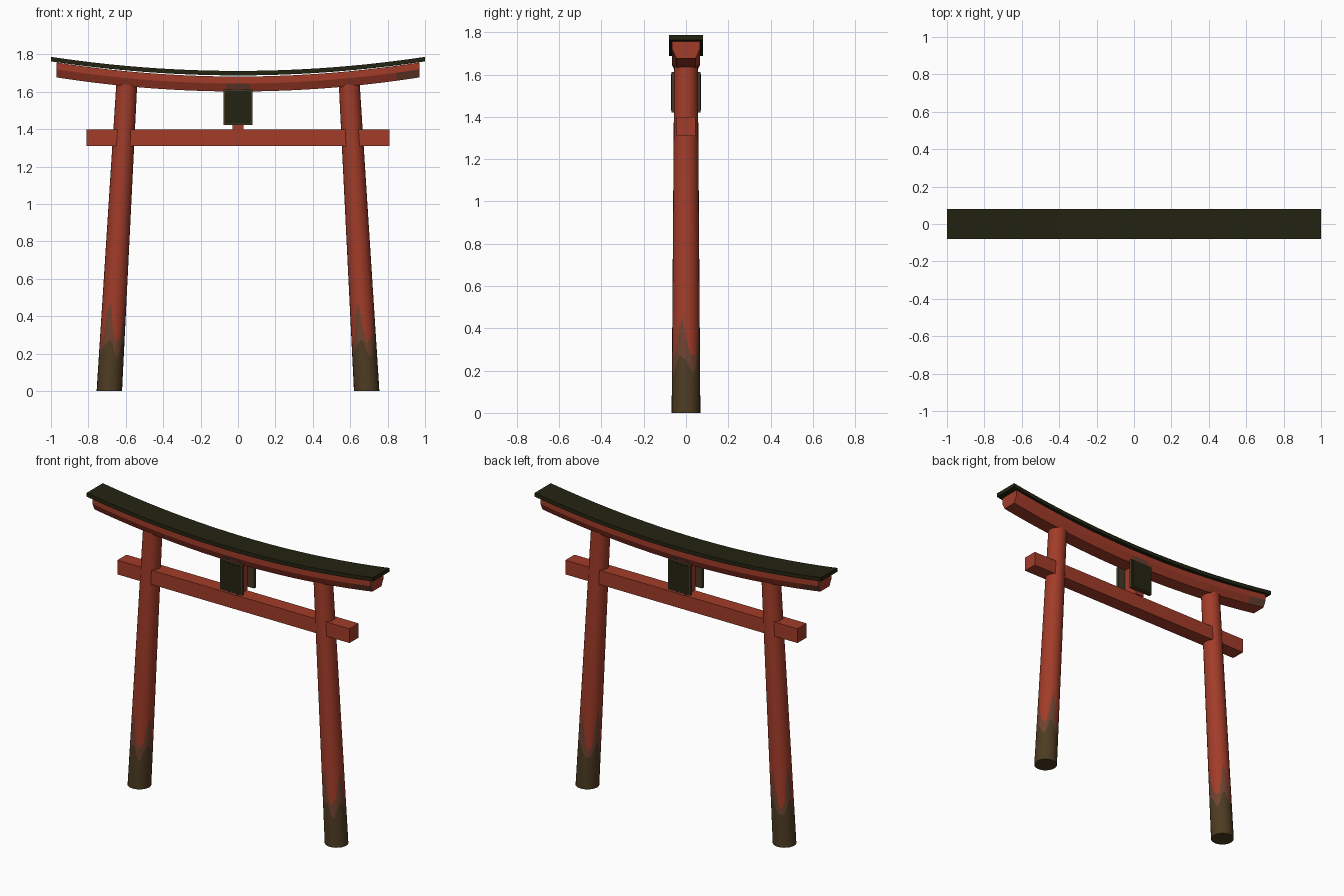
import bpy, bmesh, math

cube = bpy.data.objects.get("Cube")
if cube:
    bpy.data.objects.remove(cube, do_unlink=True)


def material(name, r, g, b):
    m = bpy.data.materials.new(name)
    m.use_nodes = True
    m.diffuse_color = (r, g, b, 1)
    m.node_tree.nodes["Principled BSDF"].inputs["Base Color"].default_value = (r, g, b, 1)
    return m


RED = material("red paint", 0.36, 0.045, 0.022)
WORN = material("worn paint", 0.16, 0.055, 0.03)
BROWN = material("weathered brown", 0.075, 0.045, 0.016)
DARK = material("dark roof", 0.017, 0.017, 0.006)
FRAME = material("frame brown", 0.06, 0.04, 0.02)


def make_object(name, bm, mats, smooth=None):
    bmesh.ops.recalc_face_normals(bm, faces=bm.faces)
    mesh = bpy.data.meshes.new(name)
    bm.to_mesh(mesh)
    bm.free()
    for m in mats:
        mesh.materials.append(m)
    ob = bpy.data.objects.new(name, mesh)
    bpy.context.collection.objects.link(ob)
    if smooth:
        bpy.ops.object.select_all(action='DESELECT')
        ob.select_set(True)
        bpy.context.view_layer.objects.active = ob
        bpy.ops.object.shade_smooth_by_angle(angle=math.radians(smooth))
    return ob


def box(name, x, y, z, mat):
    """Box from (low, high) ranges on each axis."""
    bm = bmesh.new()
    bmesh.ops.create_cube(bm, size=1)
    for v in bm.verts:
        for i, (lo, hi) in enumerate((x, y, z)):
            v.co[i] = lo + (v.co[i] + 0.5) * (hi - lo)
    return make_object(name, bm, [mat])


def loft(bm, rings):
    """Skin closed rings of points; returns one list of faces per band."""
    vs = [[bm.verts.new(p) for p in ring] for ring in rings]
    n = len(vs[0])
    bands = [[bm.faces.new((a[i], a[(i + 1) % n], b[(i + 1) % n], b[i])) for i in range(n)]
             for a, b in zip(vs, vs[1:])]
    bm.faces.new(vs[0])
    bm.faces.new(vs[-1])
    return bands


# Leaning posts, with an uneven weathered foot
POST_TOP, SIDES = 1.64, 24


def post(name, side):
    def point(a, z):
        t = z / POST_TOP
        r = 0.068 - 0.012 * t
        return (side * (0.688 - 0.093 * t) + r * math.cos(a), r * math.sin(a), z)

    def streak(a):
        return (1 + math.cos(4 * (a - math.radians(72)))) / 2

    heights = (lambda a: 0,
               lambda a: 0.19 + 0.09 * streak(a) + 0.015 * math.sin(7 * a),
               lambda a: 0.26 + 0.22 * streak(a) ** 2 + 0.02 * math.sin(5 * a),
               lambda a: POST_TOP)
    angles = [2 * math.pi * i / SIDES for i in range(SIDES)]
    bm = bmesh.new()
    bands = loft(bm, [[point(a, h(a)) for a in angles] for h in heights])
    for index, band in zip((1, 2, 0), bands):
        for f in band:
            f.material_index = index
    for f in bm.faces:
        if f.calc_center_median().z < 0.001:
            f.material_index = 1
    make_object(name, bm, [RED, BROWN, WORN], 40)


post("left_post", 1)
post("right_post", -1)


# Upward curving top beam and roof slab
def curved_bar(name, half_length, section, rise, mats, steps=32):
    bm = bmesh.new()
    rings = []
    for i in range(steps + 1):
        x = half_length * (2 * i / steps - 1)
        rings.append([(x, y, z + rise * x * x) for y, z in section])
    loft(bm, rings)
    return make_object(name, bm, mats, 25)


beam_section = [(-0.066, 1.682), (-0.066, 1.645), (-0.045, 1.602),
                (0.045, 1.602), (0.066, 1.645), (0.066, 1.682)]
beam = curved_bar("top_beam", 0.97, beam_section, 0.08, [RED, WORN])
# Worn patch low on the beam end, on opposite ends front and back
for f in beam.data.polygons:
    c, n = f.center, f.normal
    low_side = abs(n.y) > 0.5 and n.z < -0.2
    if low_side and (-c.x * math.copysign(1, c.y) > 0.86 or abs(c.x) < 0.05):
        f.material_index = 1

roof_section = [(-0.08, 1.712), (-0.08, 1.688), (0.08, 1.688), (0.08, 1.712)]
curved_bar("roof_slab", 1.0, roof_section, 0.075, [DARK])

# Tie beam and centre strut
box("tie_beam", (-0.81, 0.81), (-0.045, 0.045), (1.31, 1.4), RED)
box("centre_strut", (-0.03, 0.03), (-0.052, 0.052), (1.4, 1.63), RED)

# Hanging tablets, front and back
for label, s in (("front", -1), ("back", 1)):
    box(label + "_tablet_frame", (-0.078, 0.078), sorted((s * 0.05, s * 0.069)),
        (1.422, 1.612), FRAME)
    box(label + "_tablet_panel", (-0.07, 0.07), sorted((s * 0.067, s * 0.072)),
        (1.43, 1.604), DARK)
